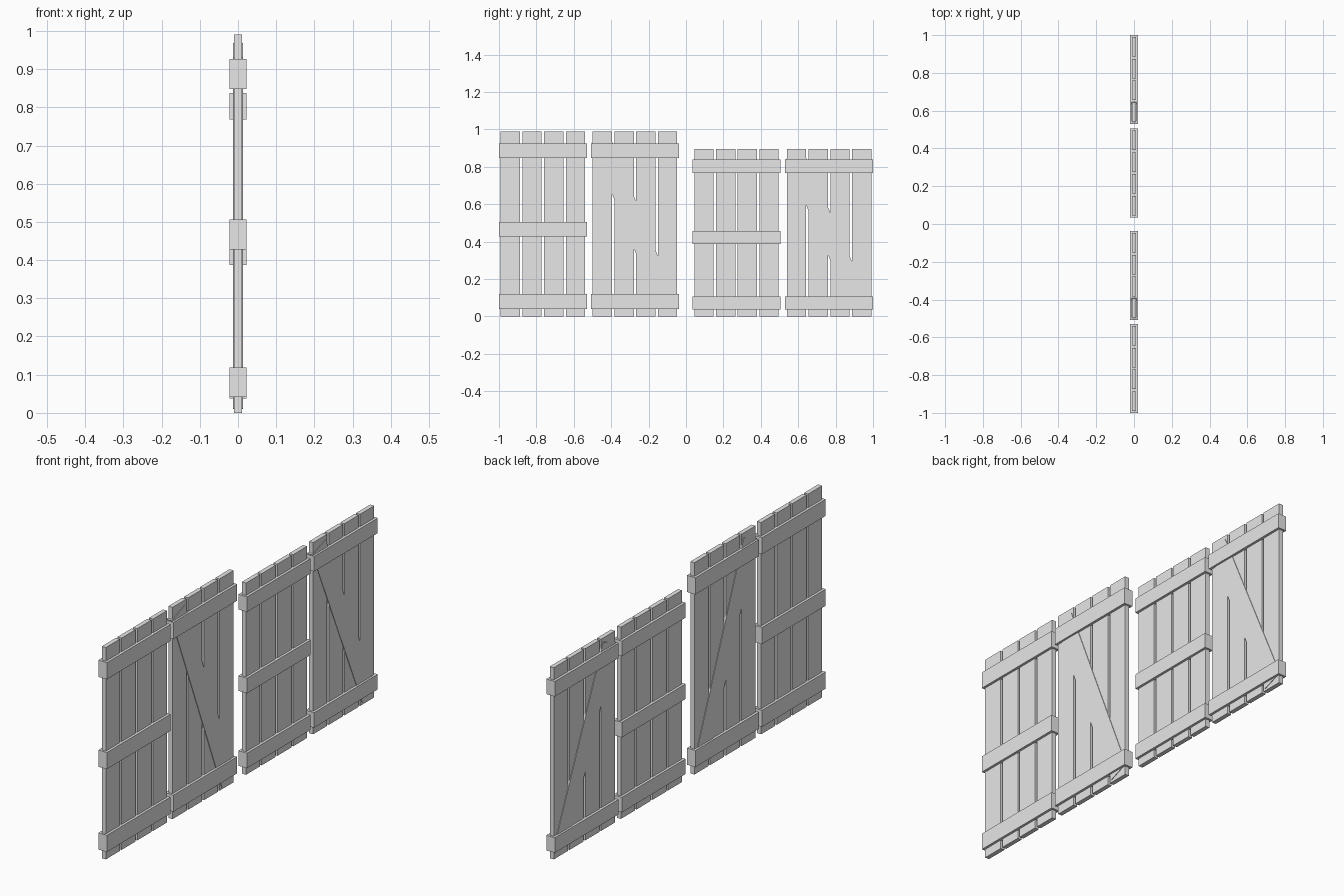
import bpy
from math import atan, cos, sqrt

cube = bpy.data.objects.get("Cube")
if cube:
    bpy.data.objects.remove(cube, do_unlink=True)

# One plain grey for every board
grey = bpy.data.materials.new("plain_grey")
grey.use_nodes = True
grey.diffuse_color = (0.8, 0.8, 0.8, 1)
grey.node_tree.nodes["Principled BSDF"].inputs["Base Color"].default_value = grey.diffuse_color

BOARD_X, BRACE_X, BATTEN_X = 0.021, 0.026, 0.044   # thicknesses
WIDTH, HEIGHT, SHORT = 0.47, 0.99, 0.905           # panel size, short panel ratio
PLANK, GAP = 0.1035, 0.0125


def board(name, y, z, size, tilt=0.0, squash=1.0):
    """A box centred at (0, y, z), tilted about x, then squashed in height."""
    bpy.ops.mesh.primitive_cube_add(size=1)
    ob = bpy.context.object
    ob.name = name
    ob.scale = size
    ob.rotation_euler.x = tilt
    ob.location = (0, y, z)
    bpy.ops.object.transform_apply(location=True, rotation=True, scale=True)
    for v in ob.data.vertices:
        v.co.z *= squash
    ob.data.materials.append(grey)


def shutter(name, y, squash, braced):
    # Upright planks
    for i in range(4):
        board(f"{name}_plank_{i + 1}", y + (i - 1.5) * (PLANK + GAP), HEIGHT / 2,
              (BOARD_X, PLANK, HEIGHT), squash=squash)
    # Cross battens, with the middle one left out on braced shutters
    levels = {"bottom": 0.08, "middle": 0.467, "top": 0.887}
    for level, z in levels.items():
        if not (braced and level == "middle"):
            board(f"{name}_{level}_batten", y, z, (BATTEN_X, WIDTH, 0.078), squash=squash)
    # Diagonal brace falling toward +y
    if braced:
        slope = 2.5
        board(f"{name}_diagonal_brace", y, 0.49,
              (BRACE_X, 0.28 / sqrt(1 + slope ** 2), 0.99),
              tilt=atan(1 / slope), squash=squash)


shutter("tall_plain_shutter", -0.765, 1.0, False)
shutter("tall_braced_shutter", -0.273, 1.0, True)
shutter("short_plain_shutter", 0.27, SHORT, False)
shutter("short_braced_shutter", 0.765, SHORT, True)
